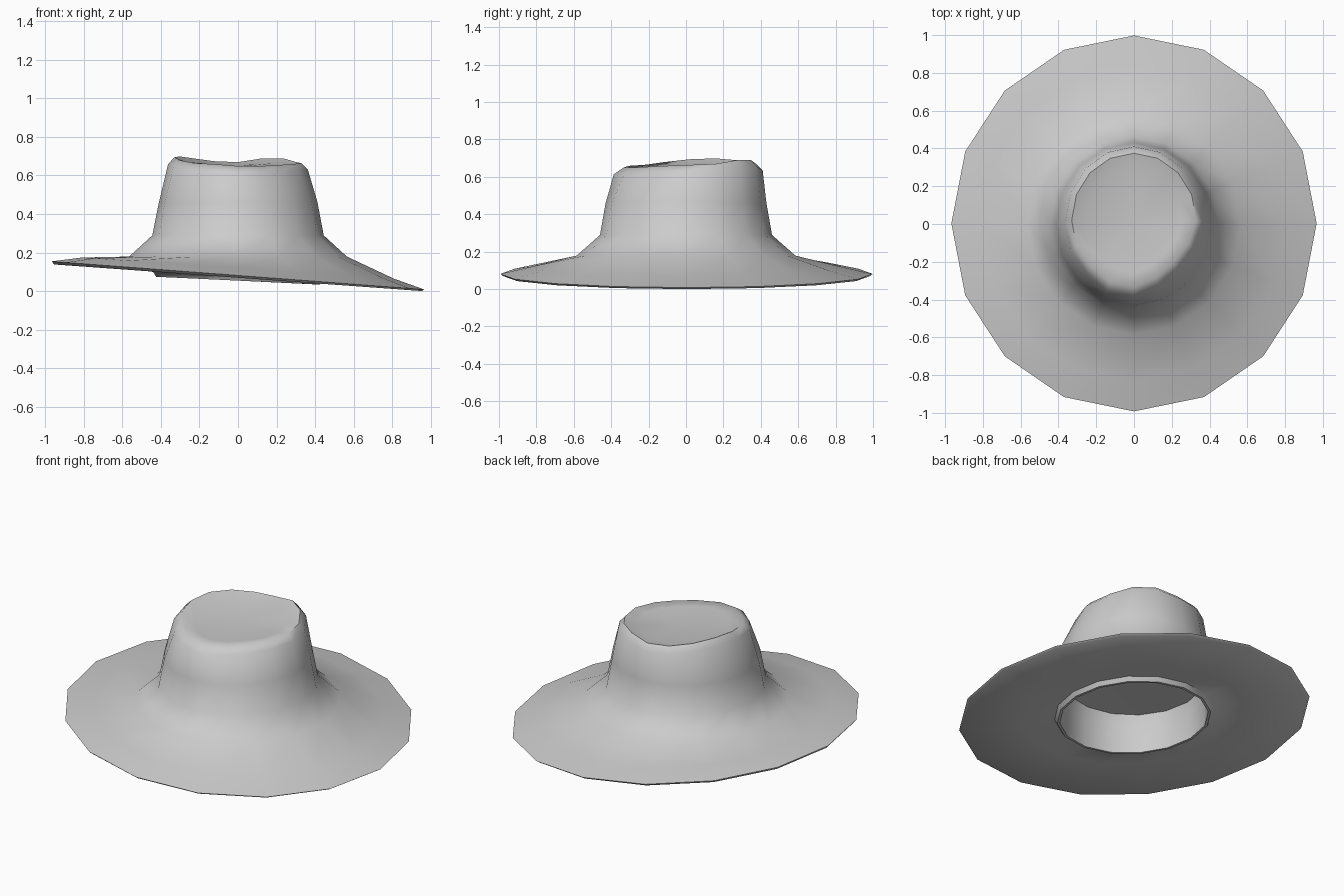
import bpy, bmesh
from math import sin, cos, tau

if "Cube" in bpy.data.objects:
    bpy.data.objects.remove(bpy.data.objects["Cube"])

N = 16
# Crown edge height for each of the 16 directions, starting at +x
EDGE = [.665, .67, .69, .69, .67, .675, .69, .70, .695, .68, .665, .66, .65, .65, .655, .66]
# Small radial pinches in the crown edge (front right is pushed in)
PINCH = {13: .93, 14: .9, 15: .94, 10: .97}


def ring(bm, rx, ry, z, tilt=0.0, dy=0.0):
    return [bm.verts.new((rx * cos(tau * i / N), ry * sin(tau * i / N) + dy,
                          z - tilt * cos(tau * i / N))) for i in range(N)]


def crown_ring(bm, rx, ry, dy, drop, level=None, mix=0.0):
    # Ring that follows the uneven crown edge, optionally blended to a flat level
    out = []
    for i in range(N):
        k = PINCH.get(i, 1.0)
        z = EDGE[i] - drop
        if level is not None:
            z = z * (1 - mix) + level * mix
        out.append(bm.verts.new((k * rx * cos(tau * i / N),
                                 k * ry * sin(tau * i / N) + dy, z)))
    return out


def fan(bm, loop, co):
    c = bm.verts.new(co)
    for i in range(N):
        bm.faces.new((loop[i], loop[(i + 1) % N], c))


bm = bmesh.new()
rings = [
    # Inner cavity and hanging inner lip
    ring(bm, .39, .40, .30),
    ring(bm, .405, .415, .24),
    ring(bm, .41, .42, .055, .02),
    ring(bm, .425, .435, .055, .02),
    ring(bm, .44, .45, .08, .02),
    # Underside of the brim
    ring(bm, .60, .61, .078, .045),
    ring(bm, .955, .98, .070, .069, .003),
    # Brim edge and upper side
    ring(bm, .967, .995, .082, .073, .003),
    ring(bm, .81, .83, .120, .055),
    ring(bm, .565, .585, .18),
    # Crown wall
    ring(bm, .445, .46, .29),
    ring(bm, .412, .43, .46, -.005),
    # Rounded crown edge and sunken top
    crown_ring(bm, .363, .398, .012, .035),
    crown_ring(bm, .33, .355, .02, .0),
    crown_ring(bm, .26, .28, .02, .015, .655, .5),
]
for a, b in zip(rings, rings[1:]):
    for i in range(N):
        j = (i + 1) % N
        bm.faces.new((a[i], a[j], b[j], b[i]))
fan(bm, rings[0], (0, 0, .31))
fan(bm, rings[-1], (0, .02, .645))
bmesh.ops.recalc_face_normals(bm, faces=bm.faces)

# Stand on the ground plane
low = min(v.co.z for v in bm.verts)
bmesh.ops.translate(bm, verts=bm.verts, vec=(0, 0, -low))

mesh = bpy.data.meshes.new("wide_brim_hat")
bm.to_mesh(mesh)
bm.free()
hat = bpy.data.objects.new("wide_brim_hat", mesh)
bpy.context.collection.objects.link(hat)
bpy.context.view_layer.objects.active = hat
hat.select_set(True)
bpy.ops.object.shade_smooth_by_angle(angle=1.0)
